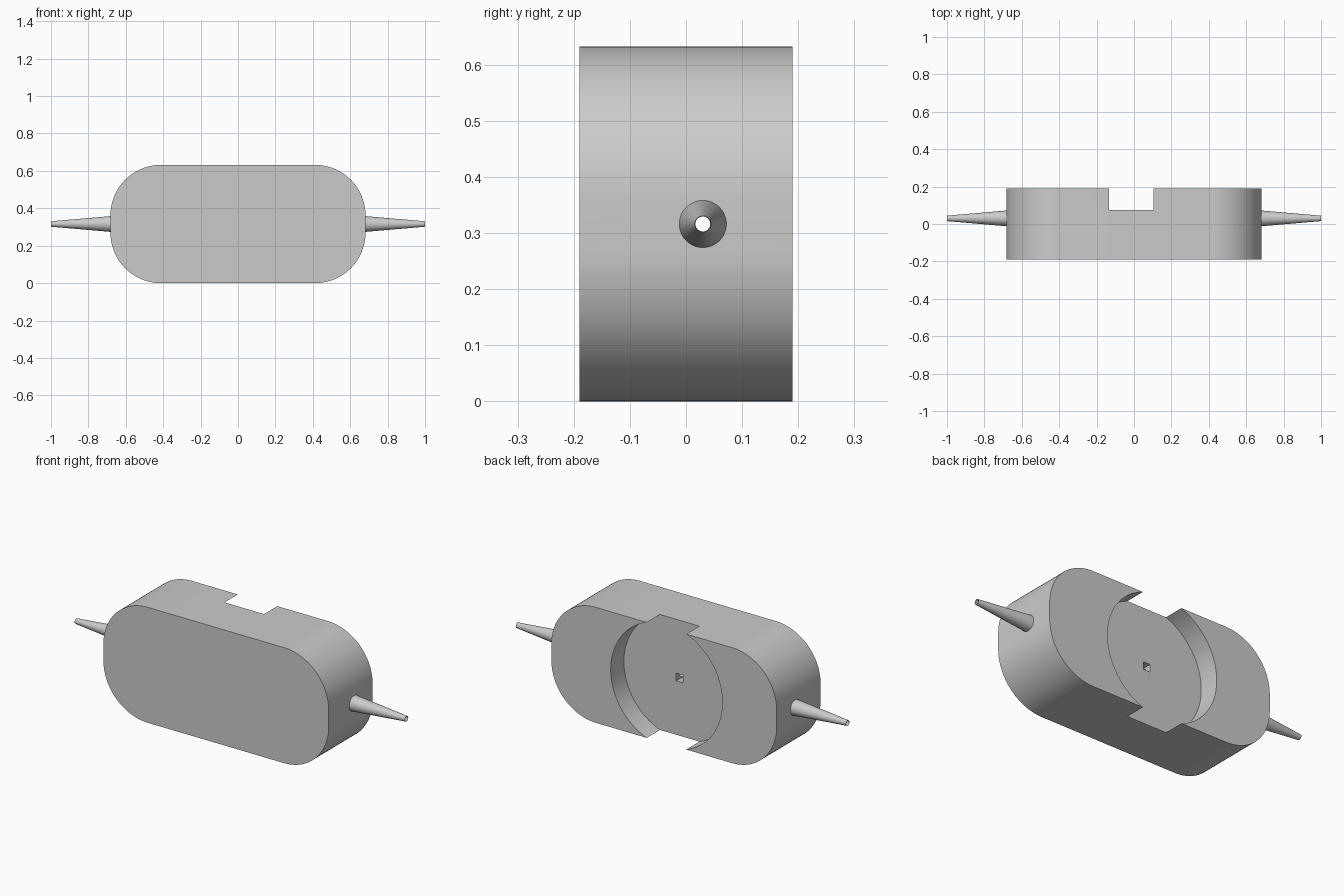
import bpy
import math

cube = bpy.data.objects.get("Cube")
if cube:
    bpy.data.objects.remove(cube, do_unlink=True)

WIDTH, DEPTH, HEIGHT = 1.364, 0.38, 0.632
MID_Z = HEIGHT / 2
POCKET_X, POCKET_FLOOR = -0.015, 0.076
BORE_Y, BORE_R = 0.03, 0.0132

grey = bpy.data.materials.new("plain grey")
grey.use_nodes = True
grey.diffuse_color = (0.6, 0.6, 0.6, 1)
grey.node_tree.nodes["Principled BSDF"].inputs["Base Color"].default_value = (0.6, 0.6, 0.6, 1)


def box(name, size, location):
    bpy.ops.mesh.primitive_cube_add(size=1, location=location)
    obj = bpy.context.object
    obj.name = name
    obj.scale = size
    bpy.ops.object.transform_apply(location=False, rotation=False, scale=True)
    return obj


def cone(name, r1, r2, length, location, rotation, sides):
    bpy.ops.mesh.primitive_cone_add(vertices=sides, radius1=r1, radius2=r2, depth=length,
                                    location=location, rotation=rotation)
    bpy.context.object.name = name
    return bpy.context.object


def apply(obj, modifier):
    bpy.context.view_layer.objects.active = obj
    bpy.ops.object.modifier_apply(modifier=modifier.name)


def cut(obj, cutter):
    mod = obj.modifiers.new("cut", 'BOOLEAN')
    mod.operation = 'DIFFERENCE'
    mod.solver = 'EXACT'
    mod.object = cutter
    apply(obj, mod)


def finish(obj):
    obj.data.materials.clear()
    obj.data.materials.append(grey)
    bpy.ops.object.select_all(action='DESELECT')
    obj.select_set(True)
    bpy.context.view_layer.objects.active = obj
    bpy.ops.object.shade_smooth_by_angle(angle=math.radians(30))


# Rounded block: bevel only the four edges that run front to back
body = box("body", (WIDTH, DEPTH, HEIGHT), (0, 0, MID_Z))
weights = body.data.attributes.new("bevel_weight_edge", 'FLOAT', 'EDGE')
for edge in body.data.edges:
    a, b = (body.data.vertices[i].co for i in edge.vertices)
    weights.data[edge.index].value = 1.0 if abs(a.y - b.y) > 0.1 else 0.0
bevel = body.modifiers.new("round corners", 'BEVEL')
bevel.limit_method = 'WEIGHT'
bevel.width = 0.27
bevel.segments = 24
apply(body, bevel)

# Cutters: round back pocket, square socket in its floor, bore along the width
pocket = cone("pocket_cutter", 0.338, 0.338, 0.4, (POCKET_X, POCKET_FLOOR + 0.2, MID_Z),
              (math.pi / 2, 0, 0), 96)
socket = box("socket_cutter", (0.042, 0.1, 0.042), (POCKET_X, BORE_Y + 0.05, MID_Z))
bore = cone("bore_cutter", BORE_R, BORE_R, 2.4, (0, BORE_Y, MID_Z), (0, math.pi / 2, 0), 32)

for cutter in (pocket, socket, bore):
    cut(body, cutter)
finish(body)

# Hollow tapered spouts on both ends
for side, label in ((1, "left"), (-1, "right")):
    length = 1 - WIDTH / 2
    spout = cone(label + "_spout", 0.042, 0.0145, length,
                 (side * (WIDTH / 2 + length / 2), BORE_Y, MID_Z),
                 (0, side * math.pi / 2, 0), 48)
    cut(spout, bore)
    finish(spout)

for cutter in (pocket, socket, bore):
    bpy.data.objects.remove(cutter, do_unlink=True)
